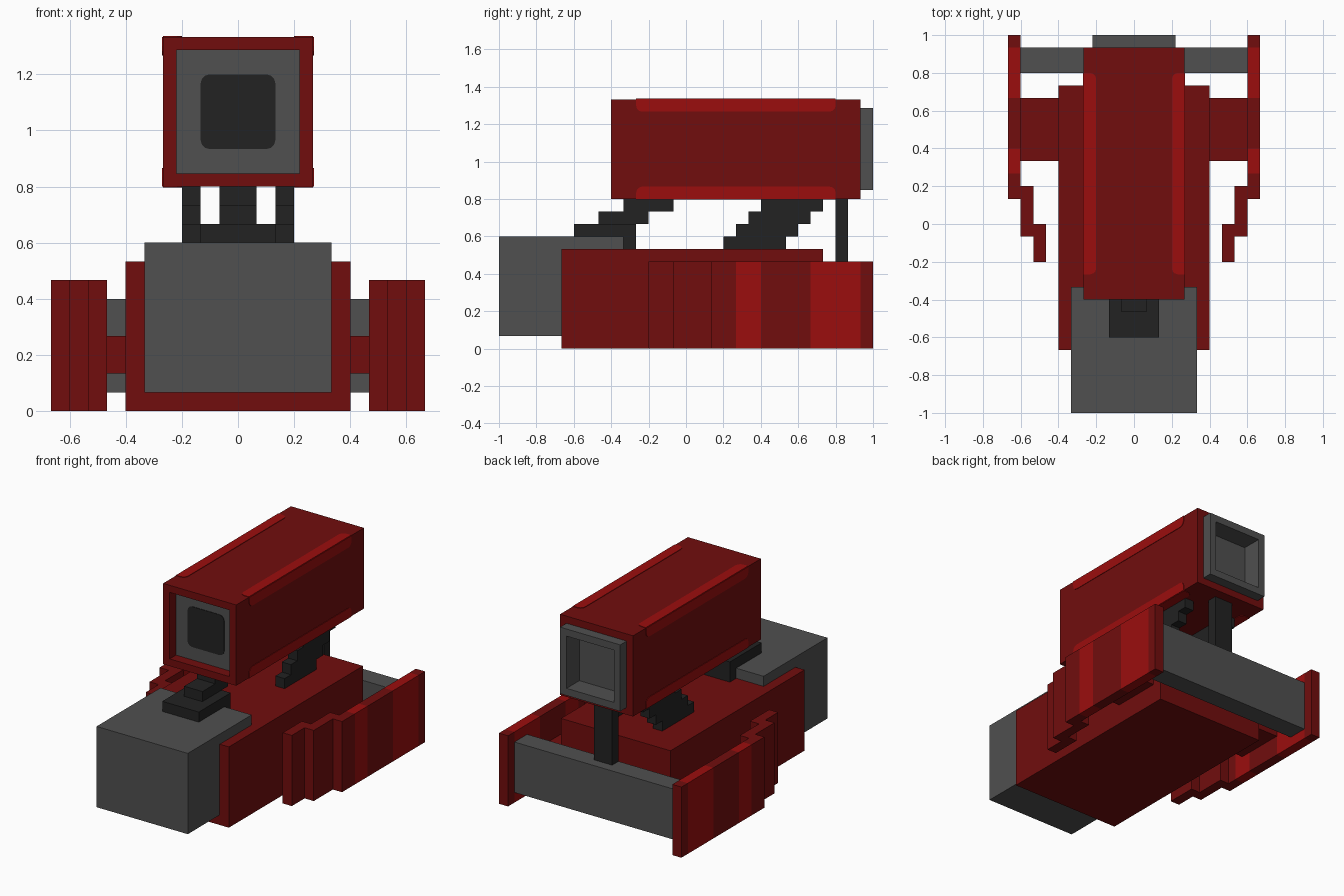
import bpy, bmesh, math
from mathutils import Vector

if "Cube" in bpy.data.objects:
    bpy.data.objects.remove(bpy.data.objects["Cube"])

U = 1 / 15  # grid unit: every part sits on this block grid


def colour(name, r, g, b):
    m = bpy.data.materials.new(name)
    m.diffuse_color = (r, g, b, 1)
    m.use_nodes = True
    m.node_tree.nodes["Principled BSDF"].inputs["Base Color"].default_value = m.diffuse_color
    return m


RED = colour("dark red", 0.165, 0.004, 0.004)
BRIGHT = colour("bright red", 0.33, 0.004, 0.004)
GREY = colour("grey", 0.08, 0.08, 0.08)
DARK = colour("near black", 0.016, 0.016, 0.016)


def finish(name, bm, mats):
    bmesh.ops.scale(bm, vec=(U, U, U), verts=bm.verts)
    me = bpy.data.meshes.new(name)
    bm.to_mesh(me)
    bm.free()
    for m in mats:
        me.materials.append(m)
    ob = bpy.data.objects.new(name, me)
    bpy.context.collection.objects.link(ob)
    return ob


def add_box(bm, x, y, z):
    vs = bmesh.ops.create_cube(bm, size=1)["verts"]
    for v in vs:
        v.co = Vector([(a + b) / 2 + c * (b - a)
                       for (a, b), c in zip((x, y, z), v.co)])


def boxes(name, mat, *parts, mirror=False):
    bm = bmesh.new()
    for x, y, z in parts:
        add_box(bm, x, y, z)
    ob = finish(name, bm, [mat])
    if mirror:
        ob.modifiers.new("mirror", 'MIRROR')
    return ob


# Lower body
boxes("body", RED, ((-6, 6), (-10, 11), (0, 8)))
boxes("nose_block", GREY, ((-5, 5), (-15, -5), (1, 9)))
boxes("rear_bar", GREY, ((-9, 9), (12, 14), (1, 6)))
boxes("rear_post", DARK, ((-1, 1), (12, 13), (6, 12)))

# Stepped supports under the upper housing
boxes("front_support", DARK,
      ((-2, 2), (-5, -4), (8, 9)), ((-2, 2), (-9, -4), (9, 10)),
      ((-1, 1), (-7, -3), (10, 11)), ((-1, 1), (-5, -1), (11, 12)))
boxes("rear_support", DARK,
      *[((2, 3), (3 + i, 8 + i), (8 + i, 9 + i)) for i in range(4)], mirror=True)

# Side arms and stepped side panels with bright bands
boxes("side_arm", RED, ((6, 9), (5, 10), (2, 4)), mirror=True)
boxes("side_panel", RED,
      ((7, 8), (-3, 0), (0, 7)), ((8, 9), (-1, 3), (0, 7)),
      *[((9, 10), y, (0, 7)) for y in ((2, 4), (6, 10), (14, 15))], mirror=True)
boxes("side_panel_band", BRIGHT,
      *[((9, 10), y, (0, 7)) for y in ((4, 6), (10, 14))], mirror=True)

# Upper housing: recessed front, raised and hollowed rear cap
bm = bmesh.new()
add_box(bm, (-4, 4), (-6, 14), (12, 20))
bm.normal_update()


def step(face, dy, walls):
    """Inset a face by one unit, then extrude it along y."""
    bmesh.ops.inset_individual(bm, faces=[face], thickness=1)
    ext = bmesh.ops.extrude_discrete_faces(bm, faces=[face])["faces"][0]
    bmesh.ops.translate(bm, vec=(0, dy, 0), verts=ext.verts)
    for e in ext.edges:
        for f in e.link_faces:
            f.material_index = walls
    ext.material_index = 1
    bm.normal_update()
    return ext


front = next(f for f in bm.faces if f.normal.y < -0.9)
back = next(f for f in bm.faces if f.normal.y > 0.9)
step(front, 1, 0)
cap = step(back, 1, 1)
step(cap, -2, 1)
finish("upper_housing", bm, [RED, GREY])


def plate(name, mat, outline, place):
    """Thin painted plate: 2D outline placed in space by a function (a, b, depth)."""
    bm = bmesh.new()
    f = bm.faces.new([bm.verts.new(place(a, b, 0)) for a, b in outline])
    ext = bmesh.ops.extrude_face_region(bm, geom=[f])["geom"]
    d = Vector(place(0, 0, 0.05)) - Vector(place(0, 0, 0))
    bmesh.ops.translate(bm, vec=d, verts=[v for v in ext if isinstance(v, bmesh.types.BMVert)])
    bmesh.ops.recalc_face_normals(bm, faces=bm.faces)
    return finish(name, bm, [mat])


def arc(cx, cy, r, start):
    return [(cx + r * math.cos(math.radians(start + t)),
             cy + r * math.sin(math.radians(start + t))) for t in (0, 30, 60, 90)]


# Dark screen with rounded corners inside the front recess
screen = (arc(1.5, 1.5, .5, 0) + arc(-1.5, 1.5, .5, 90)
          + arc(-1.5, -1.5, .5, 180) + arc(1.5, -1.5, .5, 270))
plate("front_screen", DARK, screen, lambda a, b, d: (a, -5 - d, 16 + b))

# Bright edge stripes wrapping the four long corners of the housing
stripe = [(-4, 0), (12, 0)] + arc(11.5, .5, .5, 0) + arc(-3.5, .5, .5, 90)
for sx in (-1, 1):
    for sz in (-1, 1):
        plate("edge_stripe_flat", BRIGHT, stripe,
              lambda a, b, d: (sx * (4 - b), a, 16 + sz * (4 + d)))
        plate("edge_stripe_side", BRIGHT, stripe,
              lambda a, b, d: (sx * (4 + d), a, 16 + sz * (4 - b)))
